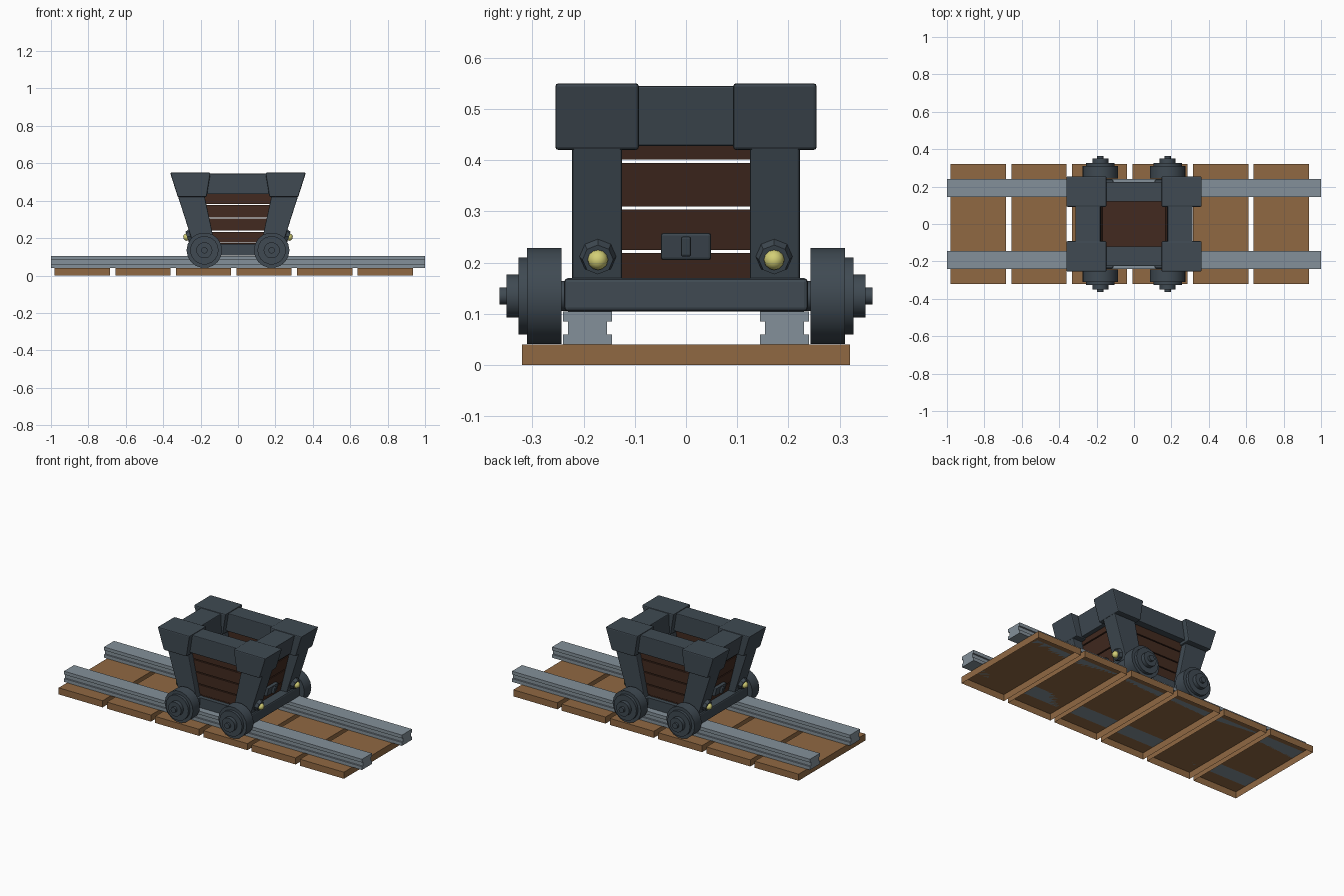
import bpy, bmesh, math
from mathutils import Matrix, Vector

cube = bpy.data.objects.get("Cube")
if cube:
    bpy.data.objects.remove(cube, do_unlink=True)


def material(name, rgb):
    m = bpy.data.materials.new(name)
    m.use_nodes = True
    m.diffuse_color = (*rgb, 1)
    m.node_tree.nodes["Principled BSDF"].inputs["Base Color"].default_value = (*rgb, 1)
    return m


IRON = material("dark iron", (0.05, 0.068, 0.085))
STEEL = material("rail steel", (0.23, 0.28, 0.32))
SLEEPER = material("light wood", (0.28, 0.14, 0.055))
PLANK = material("dark wood", (0.055, 0.023, 0.014))
BRASS = material("yellow brass", (0.65, 0.62, 0.18))


def finish(bm, name, mat, bevel=0, smooth=False):
    bmesh.ops.recalc_face_normals(bm, faces=bm.faces)
    mesh = bpy.data.meshes.new(name)
    bm.to_mesh(mesh)
    bm.free()
    mesh.materials.append(mat)
    ob = bpy.data.objects.new(name, mesh)
    bpy.context.collection.objects.link(ob)
    if bevel:
        mod = ob.modifiers.new("bevel", "BEVEL")
        mod.width, mod.segments = bevel, 2
    if smooth:
        bpy.ops.object.select_all(action="DESELECT")
        ob.select_set(True)
        bpy.context.view_layer.objects.active = ob
        bpy.ops.object.shade_smooth_by_angle(angle=math.radians(30))
    return ob


def block(name, mat, z, y, x_low, x_high=None, bevel=0):
    """Box whose x range may differ between its bottom and its top."""
    bm = bmesh.new()
    bmesh.ops.create_cube(bm, size=1)
    for v in bm.verts:
        xs = (x_high or x_low) if v.co.z > 0 else x_low
        v.co = (xs[v.co.x > 0], y[v.co.y > 0], z[v.co.z > 0])
    return finish(bm, name, mat, bevel)


def span(a, b, sign):
    return (a, b) if sign > 0 else (-b, -a)


# Sleepers, open underneath
for i in range(6):
    x = -0.98 + 0.324 * i
    ob = block(f"sleeper_{i + 1}", SLEEPER, (0, 0.04), (-0.32, 0.32), (x, x + 0.295))
    bm = bmesh.new()
    bm.from_mesh(ob.data)
    under = [f for f in bm.faces if f.normal.z < -0.9]
    bmesh.ops.delete(bm, geom=under, context="FACES_ONLY")
    bm.to_mesh(ob.data)
    bm.free()

# Rails: an I-section pushed along x
half = [(0.048, 0.04), (0.048, 0.06), (0.038, 0.06), (0.038, 0.085), (0.048, 0.085), (0.048, 0.105)]
section = half + [(-y, z) for y, z in reversed(half)]
for side, sy in (("front", -1), ("back", 1)):
    bm = bmesh.new()
    face = bm.faces.new([bm.verts.new((-1, sy * 0.192 + y, z)) for y, z in section])
    new = bmesh.ops.extrude_face_region(bm, geom=[face], use_keep_orig=True)["geom"]
    bmesh.ops.translate(bm, vec=(2, 0, 0), verts=[g for g in new if isinstance(g, bmesh.types.BMVert)])
    finish(bm, f"{side}_rail", STEEL)


# Lathed wheel, spun about the axle
def wheel(name, x, sy):
    profile = [(0, 0.19), (0.03, 0.19), (0.03, 0.243), (0.095, 0.243), (0.095, 0.31), (0.076, 0.31),
               (0.076, 0.327), (0.043, 0.327), (0.043, 0.35), (0.017, 0.35), (0.017, 0.364), (0, 0.364)]
    bm = bmesh.new()
    vs = [bm.verts.new((r, sy * y, 0)) for r, y in profile]
    edges = [bm.edges.new(p) for p in zip(vs, vs[1:])]
    bmesh.ops.spin(bm, geom=vs + edges, cent=(0, 0, 0), axis=(0, 1, 0), angle=math.tau, steps=18)
    bmesh.ops.remove_doubles(bm, verts=bm.verts, dist=0.0005)
    bmesh.ops.translate(bm, vec=(x, 0, 0.135), verts=bm.verts)
    finish(bm, name, IRON, smooth=True)


# Bolt plate with a domed brass head, set square to the leaning post
def bolt(name, sx, sy):
    direction = Vector((sx, 0, -0.32)).normalized()
    base = Vector((sx * 0.253, sy * 0.172, 0.212))
    turn = direction.to_track_quat("Z", "Y").to_matrix().to_4x4()
    bm = bmesh.new()
    bmesh.ops.create_cone(bm, cap_ends=True, segments=8, radius1=0.039, radius2=0.03, depth=0.03,
                          matrix=Matrix.Translation(base + direction * 0.005) @ turn)
    finish(bm, name + "_plate", IRON)
    bm = bmesh.new()
    bmesh.ops.create_uvsphere(bm, u_segments=12, v_segments=8, radius=0.02,
                              matrix=Matrix.Translation(base + direction * 0.021) @ turn)
    finish(bm, name + "_head", BRASS, smooth=True)


# Centre line of the leaning end walls
def lean(z):
    return 0.245 - 0.25 * (0.42 - z)


END_ROWS = [(0.168, 0.219), (0.225, 0.304), (0.31, 0.395), (0.401, 0.44)]
SIDE_ROWS = [(0.177, 0.234), (0.24, 0.304), (0.31, 0.377), (0.383, 0.445)]

# Corners: wheel, post, cap and bolt
for end, sx in (("right", -1), ("left", 1)):
    for side, sy in (("front", -1), ("back", 1)):
        tag = f"{side}_{end}"
        wheel(f"{tag}_wheel", sx * 0.18, sy)
        block(f"{tag}_post", IRON, (0.16, 0.43), span(0.125, 0.222, sy),
              span(0.122, 0.237, sx), span(0.18, 0.323, sx), bevel=0.004)
        block(f"{tag}_cap", IRON, (0.42, 0.55), span(0.092, 0.255, sy),
              span(0.168, 0.322, sx), span(0.147, 0.363, sx), bevel=0.006)
        bolt(f"{tag}_bolt", sx, sy)

# Ends: rim beam, axle beam, planks and latch
for end, sx in (("right", -1), ("left", 1)):
    block(f"{end}_rim_beam", IRON, (0.428, 0.545), (-0.15, 0.15),
          span(0.175, 0.287, sx), span(0.18, 0.315, sx), bevel=0.004)
    block(f"{end}_axle_beam", IRON, (0.105, 0.17), (-0.238, 0.238), span(0.11, 0.25, sx), bevel=0.008)
    for i, (a, b) in enumerate(END_ROWS):
        block(f"{end}_end_plank_{i + 1}", PLANK, (a, b), (-0.17, 0.17),
              span(lean(a) - 0.015, lean(a) + 0.015, sx), span(lean(b) - 0.015, lean(b) + 0.015, sx))
    block(f"{end}_latch", IRON, (0.205, 0.258), (-0.049, 0.049),
          span(0.195, 0.228, sx), span(0.205, 0.241, sx), bevel=0.005)
    block(f"{end}_latch_handle", IRON, (0.212, 0.251), (-0.01, 0.01),
          span(0.21, 0.246, sx), span(0.22, 0.256, sx), bevel=0.004)

# Long sides: rim beam, sill and planks
for side, sy in (("front", -1), ("back", 1)):
    block(f"{side}_rim_beam", IRON, (0.435, 0.545), span(0.12, 0.225, sy), (-0.2, 0.2), bevel=0.004)
    block(f"{side}_sill", IRON, (0.108, 0.168), span(0.11, 0.205, sy), (-0.13, 0.13))
    for i, (a, b) in enumerate(SIDE_ROWS):
        block(f"{side}_side_plank_{i + 1}", PLANK, (a, b), span(0.155, 0.185, sy),
              (-lean(a), lean(a)), (-lean(b), lean(b)))

# Cart floor
block("cart_floor", PLANK, (0.15, 0.173), (-0.18, 0.18), (-0.18, 0.18))
